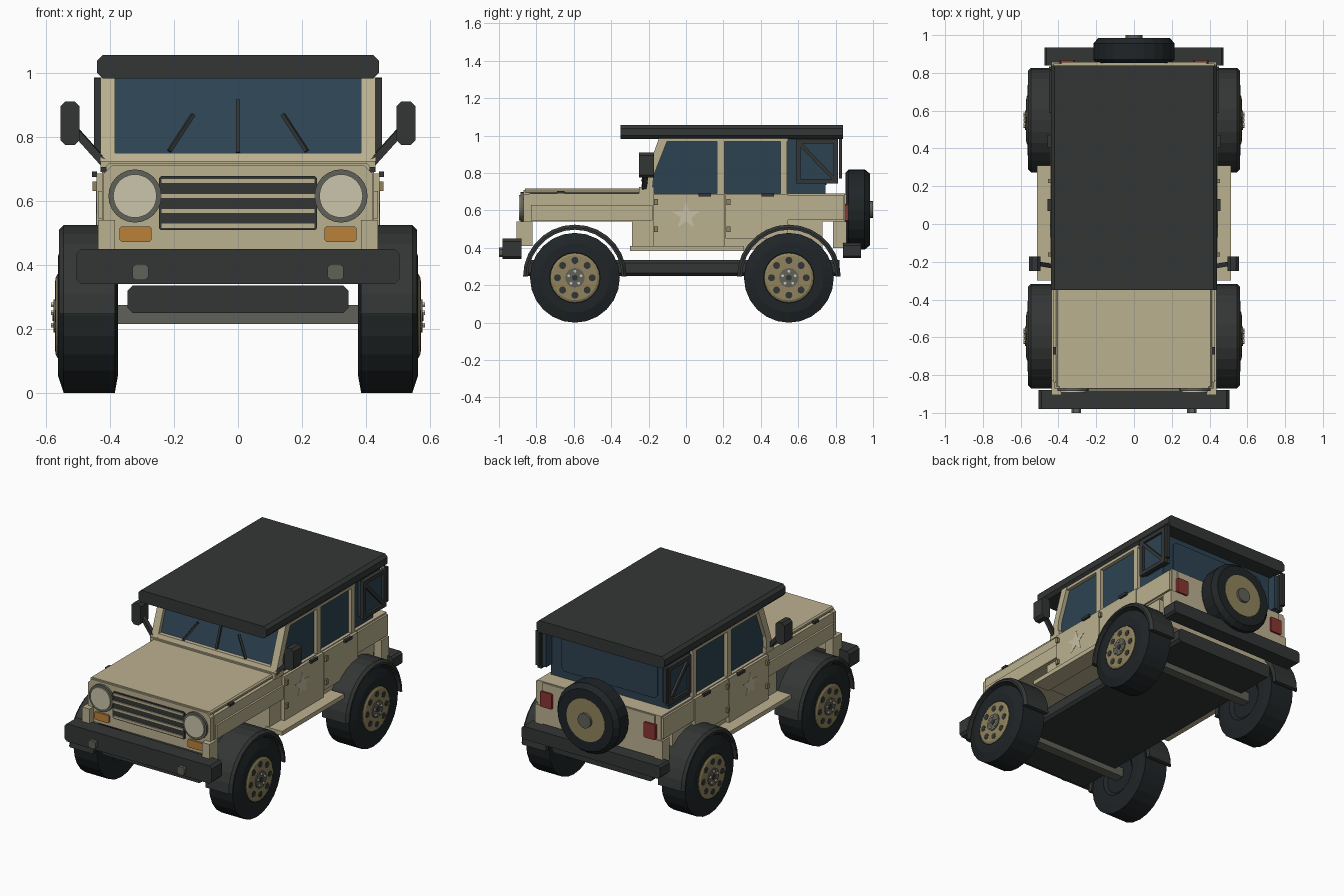
import bpy, bmesh
from math import sin, cos, pi, tau
from mathutils import Vector

if "Cube" in bpy.data.objects:
    bpy.data.objects.remove(bpy.data.objects["Cube"])

COLOURS = dict(
    tan=(.50, .44, .28), rim=(.28, .23, .11), dark=(.034, .037, .037), tyre=(.014, .018, .020),
    glass=(.026, .055, .085), grey=(.12, .12, .10), lens=(.60, .56, .41), amber=(.50, .22, .04),
    red=(.25, .035, .03), pale=(.58, .53, .38))
MATS = {}
for key, c in COLOURS.items():
    MATS[key] = bpy.data.materials.new(key)
    MATS[key].diffuse_color = (*c, 1)


def finish(name, bm, mat, mirror=False):
    bmesh.ops.remove_doubles(bm, verts=bm.verts, dist=1e-5)
    bmesh.ops.recalc_face_normals(bm, faces=bm.faces)
    me = bpy.data.meshes.new(name)
    bm.to_mesh(me)
    bm.free()
    me.materials.append(MATS[mat])
    ob = bpy.data.objects.new(name, me)
    bpy.context.collection.objects.link(ob)
    if mirror:
        ob.modifiers.new("Mirror", 'MIRROR')
    return ob


def place(axis, along, u, v):
    """Point from a distance along an axis and a 2D position across it."""
    return {'x': (along, u, v), 'y': (u, along, v), 'z': (u, v, along)}[axis]


def prism(name, pts, axis, a, b, mat, mirror=False):
    bm = bmesh.new()
    ends = [[bm.verts.new(place(axis, t, *p)) for p in pts] for t in (a, b)]
    n = len(pts)
    for e in ends:
        bm.faces.new(e)
    for i in range(n):
        j = (i + 1) % n
        bm.faces.new((ends[0][i], ends[0][j], ends[1][j], ends[1][i]))
    return finish(name, bm, mat, mirror)


def box(name, x, y, z, mat, mirror=False, cut=0, axis='y'):
    """Box from ranges; cut chamfers the edges running along the axis."""
    r = dict(x=x, y=y, z=z)
    (u0, u1), (v0, v1) = [r[k] for k in 'xyz' if k != axis]
    pts = [(u0, v0), (u1, v0), (u1, v1), (u0, v1)]
    if cut:
        pts = [(u0 + cut, v0), (u1 - cut, v0), (u1, v0 + cut), (u1, v1 - cut),
               (u1 - cut, v1), (u0 + cut, v1), (u0, v1 - cut), (u0, v0 + cut)]
    return prism(name, pts, axis, *r[axis], mat, mirror)


def lathe(name, profile, centre, axis, mat, mirror=False, seg=24, arc=tau):
    """Spin (along, radius) points about an axis; a part arc gets end caps."""
    bm = bmesh.new()
    full = arc == tau
    rings = []
    for k in range(seg if full else seg + 1):
        t = arc * k / seg
        rings.append([bm.verts.new(place(axis, a, centre[0] + r * cos(t), centre[1] + r * sin(t)))
                      for a, r in profile])
    n = len(profile)
    closed = all(r > 0 for _, r in profile)
    for k in range(seg):
        p, q = rings[k], rings[(k + 1) % len(rings)]
        for i in range(n if closed else n - 1):
            j = (i + 1) % n
            bm.faces.new((p[i], p[j], q[j], q[i]))
    if not full:
        bm.faces.new(rings[0])
        bm.faces.new(rings[-1])
    return finish(name, bm, mat, mirror)


def disc(name, a, b, r, centre, axis, mat, mirror=False, seg=24):
    return lathe(name, [(a, 0), (a, r), (b, r), (b, 0)], centre, axis, mat, mirror, seg)


def rod(name, a, b, w, mat, mirror=False):
    a, b = Vector(a), Vector(b)
    bm = bmesh.new()
    bmesh.ops.create_cube(bm, size=1)
    q = (b - a).to_track_quat('Z', 'X')
    for v in bm.verts:
        v.co = (a + b) / 2 + q @ Vector((v.co.x * w, v.co.y * w, v.co.z * (b - a).length))
    return finish(name, bm, mat, mirror)


# Chassis, axles and bumpers
box("chassis", (-.345, .345), (-.85, .82), (.25, .335), 'dark', cut=.015)
for label, y in (("front", -.594), ("rear", .55)):
    box(label + "_axle", (-.40, .40), (y - .03, y + .03), (.215, .275), 'grey')
box("front_bumper", (-.505, .505), (-.98, -.88), (.34, .45), 'dark', cut=.015)
box("rear_bumper", (-.475, .475), (.84, .935), (.345, .425), 'dark', cut=.012)
box("tow_hook", (.28, .33), (-1.0, -.97), (.352, .402), 'grey', True, cut=.01)

# Body shell
box("upper_body", (-.425, .425), (-.84, .85), (.54, .69), 'tan')
box("lower_tub", (-.42, .42), (-.29, .73), (.39, .54), 'tan')
box("front_fender_panel", (.42, .437), (-.83, -.18), (.545, .63), 'tan', True)
box("rear_side_panel", (.42, .437), (.545, .845), (.55, .68), 'tan', True)
box("bonnet", (-.412, .412), (-.86, -.24), (.69, .717), 'tan', cut=.008)
box("cowl", (-.43, .43), (-.25, -.17), (.69, .725), 'tan')
box("front_corner_block", (.385, .437), (-.905, -.82), (.41, .54), 'tan', True)
box("rear_corner_block", (.385, .437), (.785, .857), (.40, .54), 'tan', True)
box("tailgate", (-.385, .385), (.82, .857), (.43, .685), 'tan')
box("running_board", (.40, .513), (-.30, .31), (.383, .41), 'tan', True)
box("bonnet_latch", (.41, .43), (-.69, -.65), (.69, .705), 'dark', True)

# Doors with hinges and handles
for label, y0, y1, z0 in (("front", -.176, .208, .41), ("rear", .212, .545, .45)):
    box(label + "_door", (.41, .442), (y0, y1), (z0, .685), 'tan', True)
    for z in (.50, .645):
        box(label + "_door_hinge", (.44, .455), (y0 + .005, y0 + .025), (z - .015, z + .015), 'rim', True)
    box(label + "_door_handle", (.44, .457), (y1 - .14, y1 - .075), (.675, .692), 'dark', True)
star = [((.075 if i % 2 == 0 else .03) * -sin(i * pi / 5), .57 + (.075 if i % 2 == 0 else .03) * cos(i * pi / 5))
        for i in range(10)]
prism("door_star", star, 'x', .44, .4435, 'pale', True)

# Front panel with grille and lights
box("front_panel", (-.42, .42), (-.87, -.83), (.45, .71), 'tan', cut=.025)
box("grille_recess", (-.247, .247), (-.876, -.86), (.508, .677), 'dark', cut=.006)
for i in range(4):
    z = .522 + i * .0465
    box("grille_bar", (-.24, .24), (-.883, -.87), (z - .008, z + .008), 'tan')
disc("headlight_rim", -.885, -.85, .083, (.322, .615), 'y', 'grey', True)
disc("headlight_lens", -.892, -.86, .068, (.322, .615), 'y', 'lens', True)
box("indicator", (.27, .37), (-.882, -.86), (.472, .52), 'amber', True, cut=.006)
box("tail_light", (.315, .395), (.85, .868), (.54, .635), 'red', True, cut=.005)

# Cabin glass, pillars and roof
prism("cabin_glass", [(-.225, .69), (-.125, .985), (.745, .985), (.745, .69)], 'x', -.405, .405, 'glass')
prism("windscreen_pillar", [(-.245, .71), (-.18, .71), (-.172, .79), (-.095, .985), (-.145, .985)],
      'x', .385, .43, 'tan', True)
prism("windscreen_sill", [(-.245, .71), (-.20, .71), (-.19, .75), (-.23, .75)], 'x', -.385, .385, 'tan')
box("middle_pillar", (.395, .427), (.165, .205), (.69, .985), 'tan', True)
box("rear_pillar", (.395, .427), (.505, .54), (.69, .985), 'tan', True)
box("roof_rail", (.39, .427), (-.11, .545), (.968, .985), 'tan', True)
box("rear_window", (-.33, .33), (.74, .752), (.735, .95), 'glass', cut=.02)
box("roof", (-.44, .44), (-.35, .84), (.982, 1.056), 'dark', cut=.018)

# Rear quarter window guard and corner post
box("quarter_pane", (.40, .435), (.60, .80), (.755, .975), 'glass', True)
for y in (.60, .80):
    box("guard_upright", (.425, .45), (y - .012, y + .012), (.745, .982), 'dark', True)
for z in (.757, .97):
    box("guard_rail", (.425, .45), (.59, .81), (z - .012, z + .012), 'dark', True)
rod("guard_brace", (.44, .61, .955), (.44, .79, .77), .02, 'dark', True)
box("corner_post", (.425, .45), (.818, .834), (.77, .985), 'dark', True)

# Wipers, windscreen divider and mirrors
rod("wiper", (.215, -.232, .755), (.14, -.192, .87), .012, 'dark', True)
rod("windscreen_divider", (0, -.213, .75), (0, -.156, .915), .013, 'dark')
rod("mirror_arm", (.42, -.225, .72), (.51, -.21, .82), .024, 'dark', True)
box("mirror", (.495, .555), (-.25, -.172), (.775, .91), 'dark', True, cut=.015)

# Wheels and flares
for label, y in (("front", -.594), ("rear", .55)):
    c = (y, .24)
    lathe(label + "_tyre", [(.39, .11), (.375, .13), (.375, .185), (.385, .24), (.545, .24),
                            (.563, .185), (.563, .135), (.55, .12)], c, 'x', 'tyre', True)
    disc(label + "_wheel_back", .39, .41, .125, c, 'x', 'tyre', True)
    lathe(label + "_rim", [(.53, 0), (.53, .132), (.564, .132), (.57, .12), (.57, 0)], c, 'x', 'rim', True)
    disc(label + "_hub", .56, .576, .052, c, 'x', 'grey', True, 16)
    disc(label + "_hub_cap", .57, .58, .016, c, 'x', 'dark', True, 10)
    for i in range(8):
        t = i * tau / 8
        disc(label + "_rim_hole", .56, .572, .019, (y + .093 * cos(t), .24 + .093 * sin(t)), 'x', 'dark', True, 10)
    for i in range(5):
        t = pi / 2 + i * tau / 5
        disc(label + "_wheel_nut", .57, .584, .008, (y + .035 * cos(t), .24 + .035 * sin(t)), 'x', 'lens', True, 6)
    lathe(label + "_flare", [(.385, .25), (.385, .277), (.545, .277), (.56, .262), (.56, .25)],
          (y, .247), 'x', 'dark', True, 14, pi)

# Spare wheel
s = (0, .605)
lathe("spare_tyre", [(.852, .11), (.852, .195), (.87, .215), (.955, .215), (.985, .19), (.985, .135), (.975, .12)],
      s, 'y', 'tyre')
disc("spare_rim", .86, .985, .132, s, 'y', 'rim')
disc("spare_hub", .97, 1.0, .045, s, 'y', 'grey', seg=16)

for m in bpy.data.materials:
    if m.users and not m.is_grease_pencil:
        m.use_nodes = True
        m.node_tree.nodes["Principled BSDF"].inputs["Base Color"].default_value = m.diffuse_color
